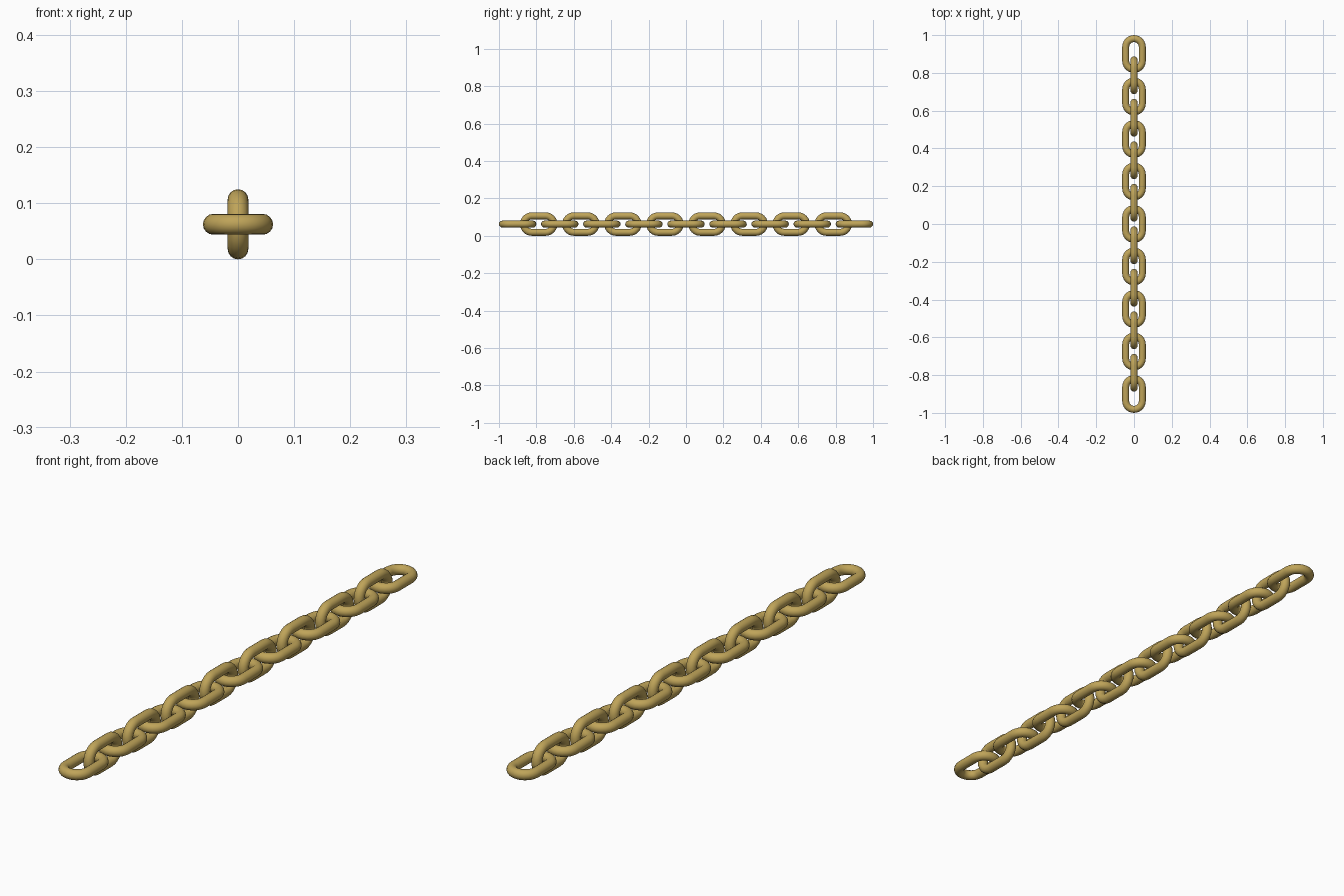
import bpy, math

if "Cube" in bpy.data.objects:
    bpy.data.objects.remove(bpy.data.objects["Cube"])

PITCH, COUNT = 0.1125, 17      # link spacing and number of links
HALF_L, HALF_W, R = 0.1, 0.0625, 0.0185
BEND = HALF_W - R              # centreline radius of the rounded ends
STRAIGHT = HALF_L - R - BEND   # half length of the straight sides

brass = bpy.data.materials.new("brass")
brass.diffuse_color = (0.52, 0.37, 0.10, 1)
brass.use_nodes = True
brass.node_tree.nodes["Principled BSDF"].inputs["Base Color"].default_value = brass.diffuse_color


def link_mesh(steps=12, sides=16):
    """Round bar swept around a stadium-shaped path lying in XY."""
    path = []
    for end in (0, 1):
        for i in range(steps + 1):
            a = math.pi * (end + i / steps)
            path.append((a, STRAIGHT if end == 0 else -STRAIGHT))
    verts, faces = [], []
    for a, offset in path:
        for j in range(sides):
            t = 2 * math.pi * j / sides
            d = BEND + R * math.cos(t)
            verts.append((d * math.cos(a), offset + d * math.sin(a), R * math.sin(t)))
    n = len(path)
    for i in range(n):
        for j in range(sides):
            k, m = (i + 1) % n, (j + 1) % sides
            faces.append((i * sides + j, k * sides + j, k * sides + m, i * sides + m))
    mesh = bpy.data.meshes.new("chain_link")
    mesh.from_pydata(verts, [], faces)
    mesh.shade_smooth()
    mesh.materials.append(brass)
    return mesh


# Alternating flat and upright links along the chain
mesh = link_mesh()
for i in range(COUNT):
    kind = "upright_link" if i % 2 else "flat_link"
    link = bpy.data.objects.new(f"{kind}_{i + 1}", mesh)
    link.location = (0, (i - (COUNT - 1) / 2) * PITCH, HALF_W)
    link.rotation_euler = (0, math.pi / 2 if i % 2 else 0, 0)
    bpy.context.collection.objects.link(link)
